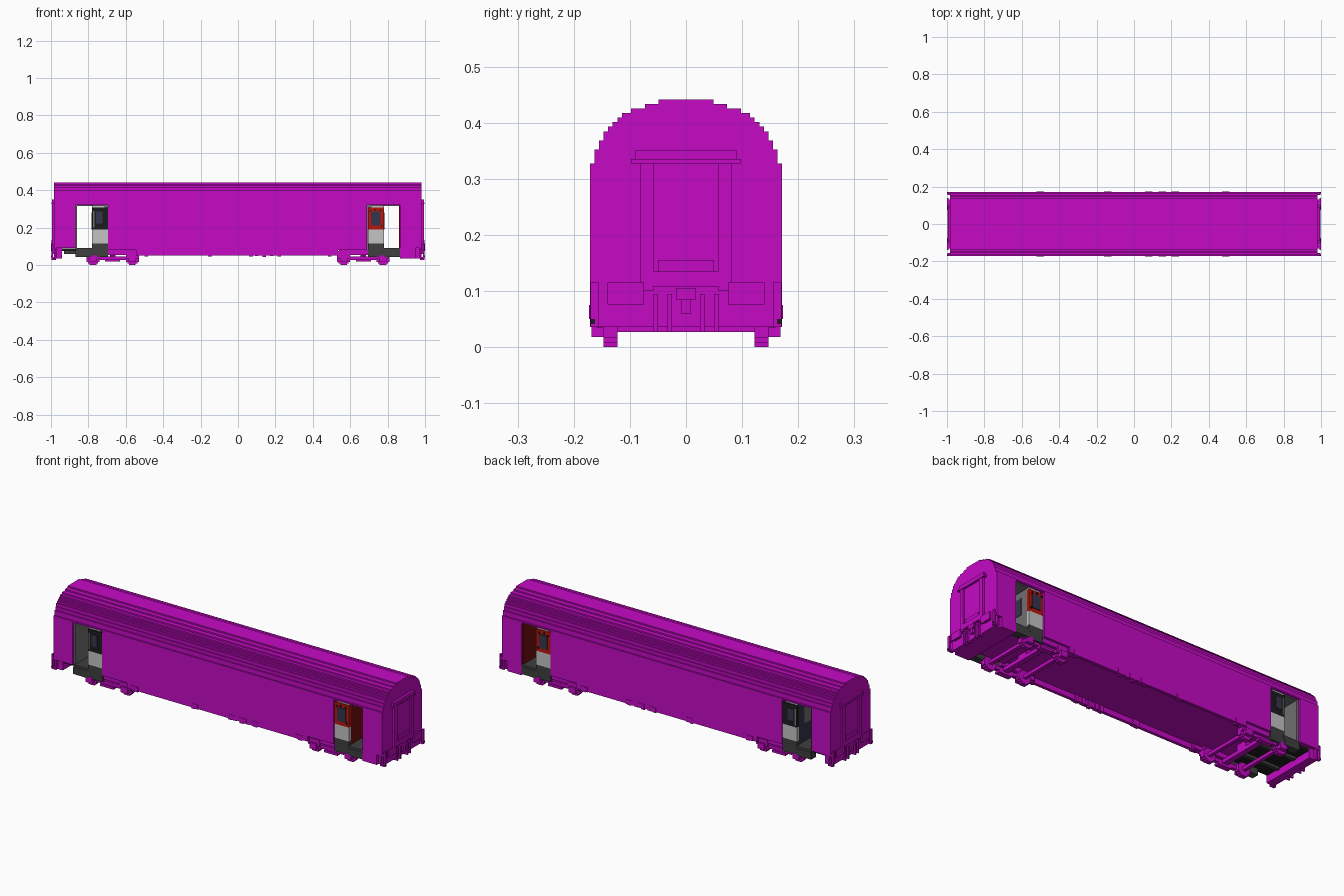
import bpy, bmesh
from mathutils import Matrix

cube = bpy.data.objects.get("Cube")
if cube:
    bpy.data.objects.remove(cube, do_unlink=True)


def material(name, r, g, b):
    m = bpy.data.materials.new(name)
    m.use_nodes = True
    m.diffuse_color = (r, g, b, 1)
    node = next(n for n in m.node_tree.nodes if n.type == 'BSDF_PRINCIPLED')
    node.inputs["Base Color"].default_value = (r, g, b, 1)
    return m


MAGENTA = material("magenta", 0.56, 0.003, 0.56)
RED = material("red", 0.5, 0.008, 0.004)
DARK_RED = material("dark red", 0.16, 0.004, 0.004)
PALE = material("pale grey", 0.55, 0.55, 0.55)
GREY = material("mid grey", 0.16, 0.16, 0.16)
DARK = material("dark grey", 0.05, 0.05, 0.05)
BLACK = material("near black", 0.012, 0.012, 0.014)
NAVY = material("navy glass", 0.035, 0.035, 0.075)


def finish(name, bm, mat):
    bmesh.ops.recalc_face_normals(bm, faces=bm.faces)
    me = bpy.data.meshes.new(name)
    bm.to_mesh(me)
    bm.free()
    me.materials.append(mat)
    ob = bpy.data.objects.new(name, me)
    bpy.context.scene.collection.objects.link(ob)
    return ob


def boxes(name, mat, specs, mirror=False):
    """One object from boxes (x0, x1, y0, y1, z0, z1), optionally repeated at -y."""
    bm = bmesh.new()
    specs = list(specs)
    if mirror:
        specs += [(a, b, -d, -c, e, f) for a, b, c, d, e, f in specs]
    for x0, x1, y0, y1, z0, z1 in specs:
        x0, x1 = sorted((x0, x1))
        mat4 = Matrix.Translation(((x0 + x1) / 2, (y0 + y1) / 2, (z0 + z1) / 2)) \
            @ Matrix.Diagonal((x1 - x0, y1 - y0, z1 - z0, 1))
        bmesh.ops.create_cube(bm, size=1, matrix=mat4)
    return finish(name, bm, mat)


# stepped roof: half profile of (half width, height of that step), swept along x
steps = [(.171, .327), (.163, .352), (.155, .368), (.147, .384), (.139, .393),
         (.131, .401), (.122, .409), (.114, .417), (.098, .425), (.073, .433), (.049, .441)]
half, z = [], .32
for w, top in steps:
    half += [(w, z), (w, top)]
    z = top
bm = bmesh.new()
outline = half + [(-y, h) for y, h in reversed(half)]
face = bm.faces.new([bm.verts.new((-.985, y, h)) for y, h in outline])
ext = bmesh.ops.extrude_face_region(bm, geom=[face])
bmesh.ops.translate(bm, vec=(1.967, 0, 0),
                    verts=[v for v in ext["geom"] if isinstance(v, bmesh.types.BMVert)])
finish("stepped_roof", bm, MAGENTA)

# main saloon walls and low side skirts
W = .171
boxes("saloon_body", MAGENTA, [(-.695, .69, -W, W, .08, .32)])
boxes("side_skirt", MAGENTA, [(-.545, .535, .155, W, .052, .08)], True)
boxes("skirt_fittings", MAGENTA,
      [(x, x + .02, .15, W, z, .08) for x, z in
       ((-.5, .046), (-.16, .046), (-.14, .05), (.06, .046), (.09, .048),
        (.13, .044), (.17, .048), (.21, .046), (.48, .046))], True)
boxes("skirt_brackets", MAGENTA,
      [(x, x + .04, .165, .173, .05, .075) for x in (-.52, -.16, .06, .13, .2, .47)], True)
boxes("end_body_left", MAGENTA, [(.866, .982, -W, W, .09, .32), (.866, .95, -W, W, .036, .09),
                                 (.95, .982, -.155, .155, .036, .09)])
boxes("end_body_right", MAGENTA, [(-.985, -.87, -W, W, .09, .32),
                                  (-.985, -.94, -.155, .155, .036, .09)])
boxes("underframe_plate", BLACK, [(-.94, -.7, -.15, .15, .075, .089)])
boxes("underframe_rails", DARK, [(-.93, -.7, y - .01, y + .01, .06, .075) for y in (-.06, .06)])
boxes("left_underframe", MAGENTA, [(.69, .866, -.12, .12, .06, .078)])

# entrance areas: sliding doors pushed open, walk-through vestibule, steps
for s, side in ((1, "left"), (-1, "right")):
    top_mat = RED if s > 0 else BLACK

    def X(a, b, *rest):
        return (s * a, s * b, *rest)

    boxes(f"{side}_door_pocket", GREY, [X(.69, .772, -.15, .15, .08, .32)])
    boxes(f"{side}_door_top", top_mat, [X(.695, .78, .15, .166, .19, .308)], True)
    boxes(f"{side}_door_middle", PALE, [X(.695, .78, .15, .166, .115, .19)], True)
    boxes(f"{side}_door_bottom", DARK, [X(.695, .78, .15, .166, .042, .115)], True)
    boxes(f"{side}_door_lintel", PALE, [X(.71, .78, .15, .16, .308, .319)], True)
    if s > 0:
        boxes("left_door_glass", NAVY, [X(.712, .762, .16, .17, .212, .285)], True)
        boxes("left_door_dots", BLACK,
              [X(x, x + .009, .16, .171, z, z + .009)
               for x, z in ((.703, .285), (.728, .292), (.757, .288), (.764, .205))], True)
    else:
        boxes("right_door_glass", NAVY, [X(.725, .758, .16, .17, .222, .285)], True)
        boxes("right_door_trim", GREY, [X(.768, .776, .16, .169, .2, .29)], True)
    # vestibule lining
    inner = (DARK_RED, GREY) if s > 0 else (NAVY, GREY)
    boxes(f"{side}_partition_front", inner[0], [X(.772, .78, -.15, 0, .09, .32)])
    boxes(f"{side}_partition_back", inner[1 if s > 0 else 0], [X(.772, .78, 0, .15, .09, .32)])
    boxes(f"{side}_end_lining", DARK_RED if s > 0 else GREY,
          [X(.86, .866 if s > 0 else .87, -.16, .16, .09, .32)])
    boxes(f"{side}_partition_window", NAVY if s > 0 else GREY,
          [X(.779, .782, .04, .11, .19, .28)])
    boxes(f"{side}_vestibule_ceiling", GREY, [X(.78, .86, -.16, .16, .315, .321)])
    boxes(f"{side}_vestibule_floor", DARK, [X(.772, .868, -.168, .168, .078, .092)])
    boxes(f"{side}_door_steps", DARK, [X(.78, .868, .13, .17, .042, .08)], True)

    # bogie: stepped wheels, axles, axle boxes and side frames
    for i, cx in enumerate((.565, .775)):
        cx *= s
        boxes(f"{side}_wheel_{i + 1}", MAGENTA,
              [(cx - a, cx + a, .122, .147, .035 - b, .035 + b)
               for a, b in ((.018, .035), (.027, .027), (.035, .018))], True)
        boxes(f"{side}_axle_{i + 1}", MAGENTA, [(cx - .009, cx + .009, -.125, .125, .027, .044)])
        boxes(f"{side}_axle_box_{i + 1}", MAGENTA,
              [(cx - .02, cx + .02, .147, .168, .018, .05),
               (cx - .035, cx + .035, .147, .16, .035, .07)], True)
    boxes(f"{side}_bogie_frame", MAGENTA,
          [X(.6, .74, .135, .155, .028, .046), X(.63, .71, .135, .165, .018, .03),
           X(.54, .70, .13, .158, .055, .082), X(.49, .54, .14, .165, .052, .075)], True)
    boxes(f"{side}_bogie_crossbeam", MAGENTA, [X(.655, .685, -.135, .135, .03, .05),
                                               X(.655, .685, -.03, .03, .05, .085)])

    # gangway doorway on the carriage end
    e = .98
    boxes(f"{side}_gangway_frame", MAGENTA,
          [X(e, .995, .058, .082, .1, .327)], True)
    boxes(f"{side}_gangway_lintel", MAGENTA, [X(e, .995, -.09, .09, .327, .351),
                                              X(e, .998, -.098, .098, .327, .335)])
    boxes(f"{side}_gangway_door", MAGENTA, [X(e, .986, -.058, .058, .11, .327)])
    boxes(f"{side}_gangway_sill", MAGENTA, [X(e, .996, -.058, .058, .108, .135),
                                            X(e, .992, -.05, .05, .135, .155)])

    # buffers, coupler, hoses and corner steps
    boxes(f"{side}_buffers", MAGENTA,
          [X(e, .992, .085, .13, .08, .11), X(.992, 1, .075, .14, .076, .115)], True)
    boxes(f"{side}_coupler", MAGENTA, [X(e, .998, -.018, .018, .085, .105),
                                       X(e, .995, -.009, .009, .06, .085)])
    boxes(f"{side}_hoses", MAGENTA,
          [b for y in (.029, .054) for b in
           (X(.988, .996, y - .004, y + .004, .027, .095),
            X(.972, .996, y - .004, y + .004, .087, .095),
            X(.972, .996, y - .004, y + .004, .027, .035))], True)
    boxes(f"{side}_corner_steps", MAGENTA,
          [X(.97, .978, .155, .17, .036, .1), X(.99, .998, .155, .17, .04, .115),
           X(.97, .998, .155, .17, .036, .044), X(.97, .998, .155, .17, .09, .1)], True)
    boxes(f"{side}_step_lamps", BLACK, [X(.995, .9995, .162, .17, .041, .05)], True)
